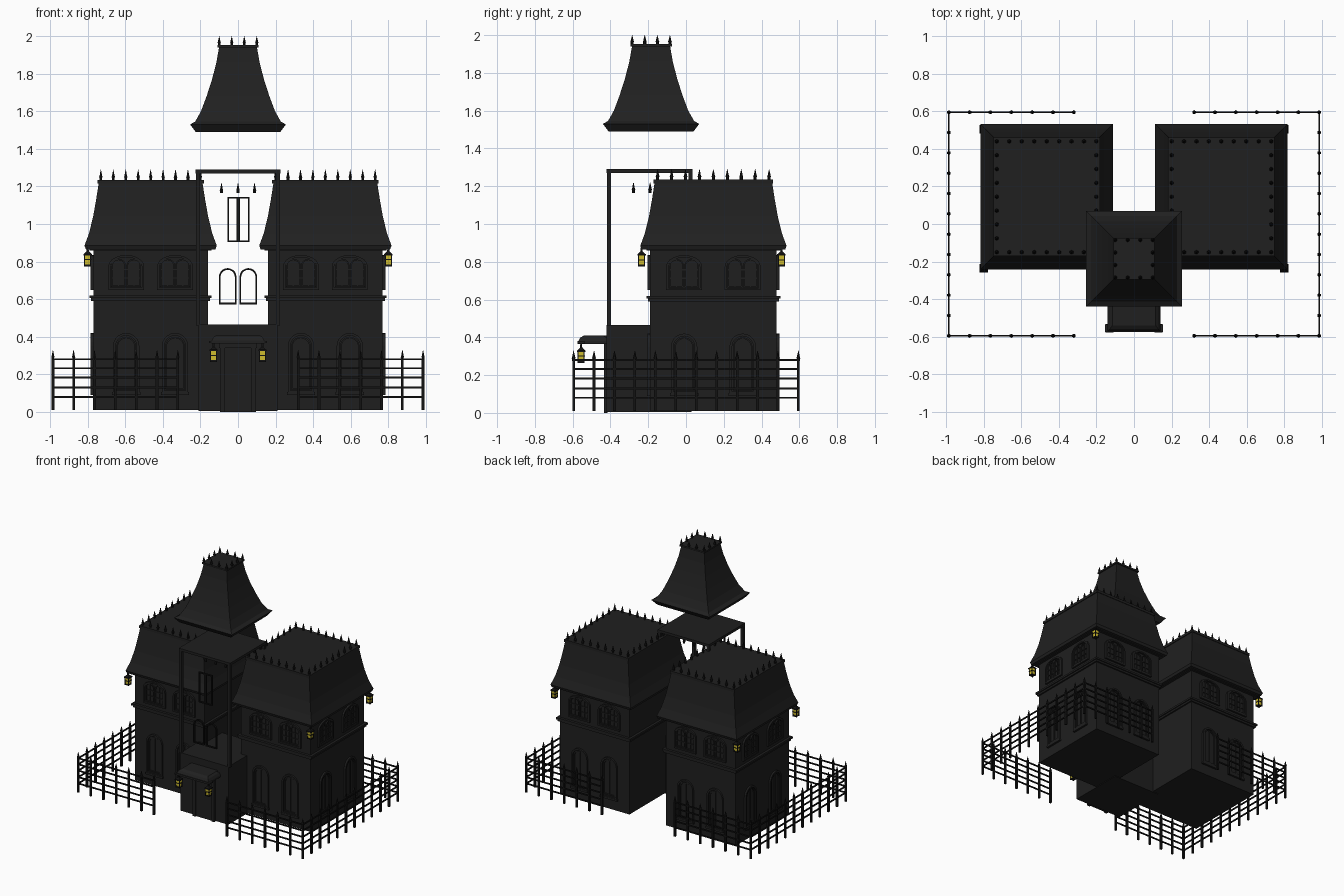
import bpy, bmesh
from math import sin, cos, pi, radians
from mathutils import Matrix, Vector

cube = bpy.data.objects.get("Cube")
if cube:
    bpy.data.objects.remove(cube)


def material(name, rgb):
    m = bpy.data.materials.new(name)
    m.use_nodes = True
    m.diffuse_color = (*rgb, 1)
    m.node_tree.nodes["Principled BSDF"].inputs["Base Color"].default_value = (*rgb, 1)
    return m


CHARCOAL = material("charcoal wall", (0.0135, 0.0135, 0.0135))
SLATE = material("dark slate roof", (0.0145, 0.0145, 0.0145))
IRON = material("black iron", (0.006, 0.006, 0.006))
GLOW = material("lantern yellow", (0.68, 0.55, 0.03))


def finish(bm, name, mat):
    bmesh.ops.recalc_face_normals(bm, faces=bm.faces)
    mesh = bpy.data.meshes.new(name)
    bm.to_mesh(mesh)
    bm.free()
    mesh.materials.append(mat)
    ob = bpy.data.objects.new(name, mesh)
    bpy.context.collection.objects.link(ob)
    return ob


def box(bm, x0, x1, y0, y1, z0, z1, frame=Matrix()):
    centre = Matrix.Translation(((x0 + x1) / 2, (y0 + y1) / 2, (z0 + z1) / 2))
    size = Matrix.Diagonal((abs(x1 - x0), abs(y1 - y0), abs(z1 - z0), 1))
    bmesh.ops.create_cube(bm, size=1, matrix=frame @ centre @ size)


def loft(bm, cx, cy, profile):
    """Stack rectangles (z, half width, half depth) into a closed solid."""
    rings = [[bm.verts.new((cx + sx * hx, cy + sy * hy, z))
              for sx, sy in ((-1, -1), (1, -1), (1, 1), (-1, 1))] for z, hx, hy in profile]
    for a, b in zip(rings, rings[1:]):
        for i in range(4):
            j = (i + 1) % 4
            bm.faces.new((a[i], a[j], b[j], b[i]))
    bm.faces.new(rings[0])
    bm.faces.new(rings[-1])


def finial(bm, x, y, z, h):
    """Pointed spike with a collar."""
    for r0, r1, a, b in ((0.008, 0.008, 0, 0.25), (0.011, 0.006, 0.25, 0.5), (0.007, 0.0005, 0.5, 1)):
        bmesh.ops.create_cone(bm, cap_ends=True, segments=6, radius1=r0, radius2=r1, depth=(b - a) * h,
                              matrix=Matrix.Translation((x, y, z + (a + b) / 2 * h)))


def finial_ring(bm, cx, cy, hx, hy, n, z, h):
    for i in range(n):
        for j in range(n):
            if i in (0, n - 1) or j in (0, n - 1):
                finial(bm, cx - hx + 2 * hx * i / (n - 1), cy - hy + 2 * hy * j / (n - 1), z, h)


def arch_points(w, z0, z1, rise, steps=10):
    pts = [(-w / 2, z0), (w / 2, z0)]
    if rise == 0:
        return pts + [(w / 2, z1), (-w / 2, z1)]
    return pts + [(w / 2 * cos(pi * k / steps), z1 - rise + rise * sin(pi * k / steps))
                  for k in range(steps + 1)]


def arch_frame(bm, frame, x, w, z0, z1, rise, t, depth):
    """Open frame standing out towards local -y."""
    outer = arch_points(w, z0, z1, rise)
    inner = arch_points(w - 2 * t, z0 + t, z1 - t, max(rise - t, 0))
    loops = [[bm.verts.new(frame @ Vector((x + px, y, pz))) for px, pz in pts]
             for pts, y in ((outer, 0), (outer, -depth), (inner, -depth), (inner, 0))]
    n = len(outer)
    for k in range(4):
        a, b = loops[k], loops[(k + 1) % 4]
        for i in range(n):
            j = (i + 1) % n
            bm.faces.new((a[i], a[j], b[j], b[i]))


def wall_frame(x, y, angle):
    return Matrix.Translation((x, y, 0)) @ Matrix.Rotation(radians(angle), 4, "Z")


def upper_window(bm, f):
    arch_frame(bm, f, 0, 0.19, 0.65, 0.835, 0.06, 0.012, 0.014)
    for s in (-1, 1):
        arch_frame(bm, f, s * 0.041, 0.078, 0.665, 0.815, 0.035, 0.008, 0.01)
        box(bm, s * 0.041 - 0.003, s * 0.041 + 0.003, -0.007, 0, 0.67, 0.81, f)
    for z in (0.71, 0.755):
        box(bm, -0.08, 0.08, -0.007, 0, z, z + 0.006, f)


def lower_window(bm, f):
    arch_frame(bm, f, 0, 0.14, 0.1, 0.42, 0.07, 0.014, 0.014)
    arch_frame(bm, f, 0, 0.104, 0.118, 0.4, 0.052, 0.008, 0.008)
    box(bm, -0.004, 0.004, -0.007, 0, 0.12, 0.395, f)
    box(bm, -0.075, 0.075, -0.016, 0, 0.09, 0.105, f)


def lantern(x, y, z, label):
    """Glowing box in an iron cage, hung from a hook; z is the base."""
    glow, cage = bmesh.new(), bmesh.new()
    loft(glow, x, y, [(z + 0.008, 0.013, 0.013), (z + 0.06, 0.018, 0.018)])
    for za, zb, r in ((0, 0.01, 0.015), (0.033, 0.038, 0.019), (0.058, 0.066, 0.022)):
        box(cage, x - r, x + r, y - r, y + r, z + za, z + zb)
    for sx in (-1, 1):
        for sy in (-1, 1):
            px, py = x + sx * 0.016, y + sy * 0.016
            box(cage, px - 0.0025, px + 0.0025, py - 0.0025, py + 0.0025, z, z + 0.06)
    loft(cage, x, y, [(z + 0.066, 0.02, 0.02), (z + 0.08, 0.006, 0.006), (z + 0.11, 0.004, 0.004)])
    finish(glow, label + "_glow", GLOW)
    finish(cage, label + "_cage", IRON)


# Two wings, mirrored left and right
for s, side in ((-1, "right"), (1, "left")):
    cx, cy = s * 0.465, 0.145
    walls = bmesh.new()
    loft(walls, cx, cy, [(0.01, 0.305, 0.335), (0.88, 0.305, 0.335)])
    for z0, z1, e in ((0.59, 0.605, 0.012), (0.605, 0.62, 0.02), (0.86, 0.885, 0.02)):
        loft(walls, cx, cy, [(z0, 0.305 + e, 0.335 + e), (z1, 0.305 + e, 0.335 + e)])
    finish(walls, side + "_wing_walls", CHARCOAL)

    roof = bmesh.new()
    loft(roof, cx, cy, [(0.865, 0.345, 0.38), (0.885, 0.352, 0.387), (0.95, 0.328, 0.363), (1.04, 0.306, 0.341),
                        (1.13, 0.29, 0.325), (1.22, 0.276, 0.311)])
    loft(roof, cx, cy, [(1.215, 0.283, 0.316), (1.235, 0.283, 0.316)])
    finish(roof, side + "_wing_roof", SLATE)

    crest = bmesh.new()
    finial_ring(crest, cx, cy, 0.265, 0.295, 9, 1.235, 0.055)
    finish(crest, side + "_wing_cresting", IRON)

    # Windows on the front, back and outer walls
    windows = bmesh.new()
    spots = [(cx + d, y, a) for d in (-0.13, 0.13) for y, a in ((-0.19, 0), (0.48, 180))]
    spots += [(s * 0.77, cy + d, s * 90) for d in (-0.155, 0.155)]
    for spot in spots:
        upper_window(windows, wall_frame(*spot))
        lower_window(windows, wall_frame(*spot))
    finish(windows, side + "_wing_windows", CHARCOAL)

    for y, end in ((-0.235, "front"), (0.505, "back")):
        lantern(s * 0.8, y, 0.775, f"{side}_{end}_lantern")
    lantern(s * 0.13, -0.555, 0.265, side + "_porch_lantern")

    # Fence: front, back and side runs with rails and pointed posts
    fence = bmesh.new()
    for z in (0.08, 0.13, 0.182, 0.232, 0.28):
        for y in (-0.595, 0.595):
            box(fence, s * 0.315, s * 0.985, y - 0.004, y + 0.004, z - 0.005, z + 0.005)
        box(fence, s * 0.985 - 0.004, s * 0.985 + 0.004, -0.595, 0.595, z - 0.005, z + 0.005)
    posts = [(s * (0.32 + 0.111 * i), y) for i in range(6) for y in (-0.595, 0.595)]
    posts += [(s * 0.985, -0.595 + 1.19 * i / 11) for i in range(12)]
    for x, y in posts:
        box(fence, x - 0.007, x + 0.007, y - 0.007, y + 0.007, 0.01, 0.28)
        finial(fence, x, y, 0.275, 0.055)
    finish(fence, side + "_fence", IRON)

# Tower base, corner posts and upper deck
tower = bmesh.new()
box(tower, -0.21, 0.21, -0.42, 0.03, 0.005, 0.465)
finish(tower, "tower_base", CHARCOAL)
frame = bmesh.new()
box(frame, -0.225, 0.225, -0.42, 0.035, 1.27, 1.29)
for x in (-0.213, 0.213):
    for y in (-0.408, 0.023):
        box(frame, x - 0.011, x + 0.011, y - 0.011, y + 0.011, 0.46, 1.275)
finish(frame, "tower_frame", CHARCOAL)

# Open window frames on the tower front
panes = bmesh.new()
f = wall_frame(0, -0.402, 0)
for s in (-1, 1):
    arch_frame(panes, f, s * 0.055, 0.094, 0.572, 0.765, 0.047, 0.009, 0.014)
arch_frame(panes, f, 0.002, 0.118, 0.905, 1.145, 0, 0.008, 0.014)
box(panes, -0.007, 0.011, -0.012, 0, 0.91, 1.14, f)
finish(panes, "tower_windows", IRON)

# Spikes inside the tower
inner = bmesh.new()
finial_ring(inner, 0, -0.19, 0.088, 0.088, 3, 1.165, 0.055)
finish(inner, "tower_inner_spikes", IRON)

# Flared tower roof with cresting
spire = bmesh.new()
steps = [(1.49, 0.225), (1.51, 0.24), (1.53, 0.255), (1.545, 0.228), (1.6, 0.197), (1.68, 0.167),
         (1.77, 0.138), (1.86, 0.115), (1.945, 0.1)]
loft(spire, 0, -0.185, [(z, r, r) for z, r in steps])
loft(spire, 0, -0.185, [(1.94, 0.11, 0.11), (1.953, 0.11, 0.11)])
finish(spire, "tower_roof", SLATE)
crest = bmesh.new()
finial_ring(crest, 0, -0.185, 0.1, 0.1, 4, 1.95, 0.05)
finish(crest, "tower_cresting", IRON)

# Porch canopy
canopy = bmesh.new()
box(canopy, -0.14, 0.14, -0.575, -0.42, 0.365, 0.38)
loft(canopy, 0, -0.49, [(0.38, 0.14, 0.08), (0.398, 0.13, 0.07), (0.41, 0.115, 0.05)])
box(canopy, -0.115, 0.115, -0.46, -0.42, 0.38, 0.41)
box(canopy, -0.155, 0.155, -0.575, -0.535, 0.367, 0.378)
finish(canopy, "porch_canopy", SLATE)

# Front door with side posts
door = bmesh.new()
box(door, -0.07, 0.07, -0.424, -0.415, 0, 0.34)
for s in (-1, 1):
    box(door, s * 0.07, s * 0.095, -0.435, -0.415, 0, 0.35)
box(door, -0.1, 0.1, -0.435, -0.415, 0.34, 0.365)
finish(door, "front_door", CHARCOAL)
